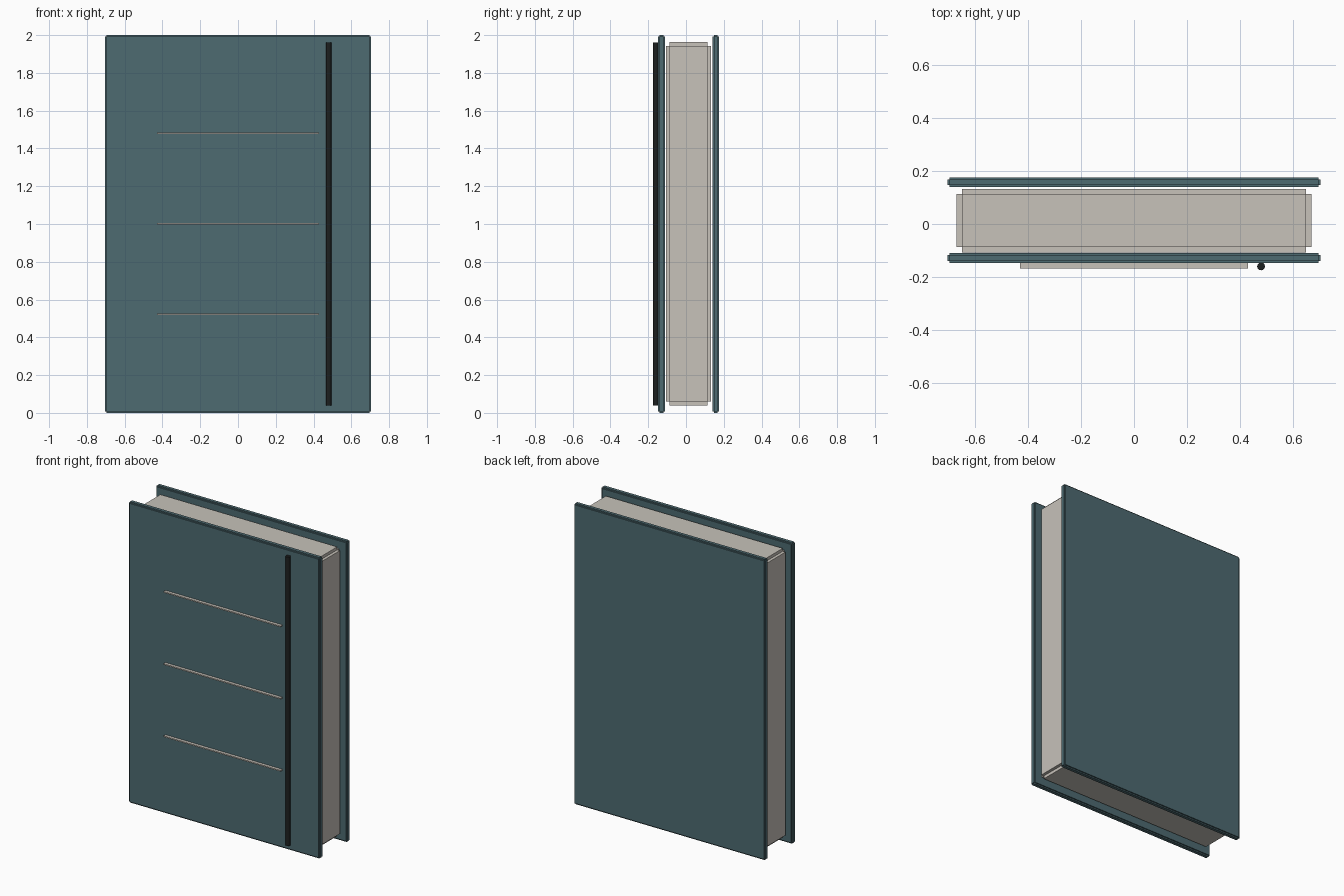
import bpy, bmesh
from mathutils import Matrix, Vector

if "Cube" in bpy.data.objects:
    bpy.data.objects.remove(bpy.data.objects["Cube"])


def material(name, rgb):
    m = bpy.data.materials.new(name)
    m.diffuse_color = (*rgb, 1.0)
    m.use_nodes = True
    m.node_tree.nodes["Principled BSDF"].inputs["Base Color"].default_value = m.diffuse_color
    return m


TEAL = material("cover_teal", (0.075, 0.145, 0.165))
PAPER = material("paper", (0.57, 0.54, 0.49))
BLACK = material("elastic_black", (0.012, 0.014, 0.014))


def add_object(name, bm, mat):
    mesh = bpy.data.meshes.new(name)
    bm.to_mesh(mesh)
    bm.free()
    mesh.materials.append(mat)
    obj = bpy.data.objects.new(name, mesh)
    bpy.context.collection.objects.link(obj)
    return obj


def add_box(bm, centre, size):
    bmesh.ops.create_cube(
        bm, size=1.0,
        matrix=Matrix.Translation(centre) @ Matrix.Diagonal((*size, 1.0)))


def stepped_box(name, lo, hi, step, mat):
    """Box with stepped edges: one slab per axis, reaching full size on it only."""
    lo, hi, step = Vector(lo), Vector(hi), Vector(step)
    centre, full = (lo + hi) / 2, hi - lo
    bm = bmesh.new()
    for axis in range(3):
        size = full - 2 * step
        size[axis] = full[axis]
        add_box(bm, centre, size)
    return add_object(name, bm, mat)


# Covers
for name, y0, y1 in (("front_cover", -0.148, -0.110), ("back_cover", 0.139, 0.176)):
    stepped_box(name, (-0.704, y0, 0), (0.704, y1, 2), (0.008, 0.008, 0.008), TEAL)

# Page block
stepped_box("page_block", (-0.67, -0.107, 0.04), (0.67, 0.133, 1.963),
            (0.02, 0.02, 0.02), PAPER)

# Raised lines on the front cover
for i, z in enumerate((0.52, 1.0, 1.48)):
    bm = bmesh.new()
    add_box(bm, (0, -0.157, z + 0.001), (0.86, 0.022, 0.008))
    add_object(f"cover_line_{i + 1}", bm, PAPER)

# Elastic closure band
bm = bmesh.new()
bmesh.ops.create_cone(bm, cap_ends=True, segments=12, radius1=0.015, radius2=0.015,
                      depth=1.92, matrix=Matrix.Translation((0.48, -0.16, 1.0)))
add_object("elastic_band", bm, BLACK)
